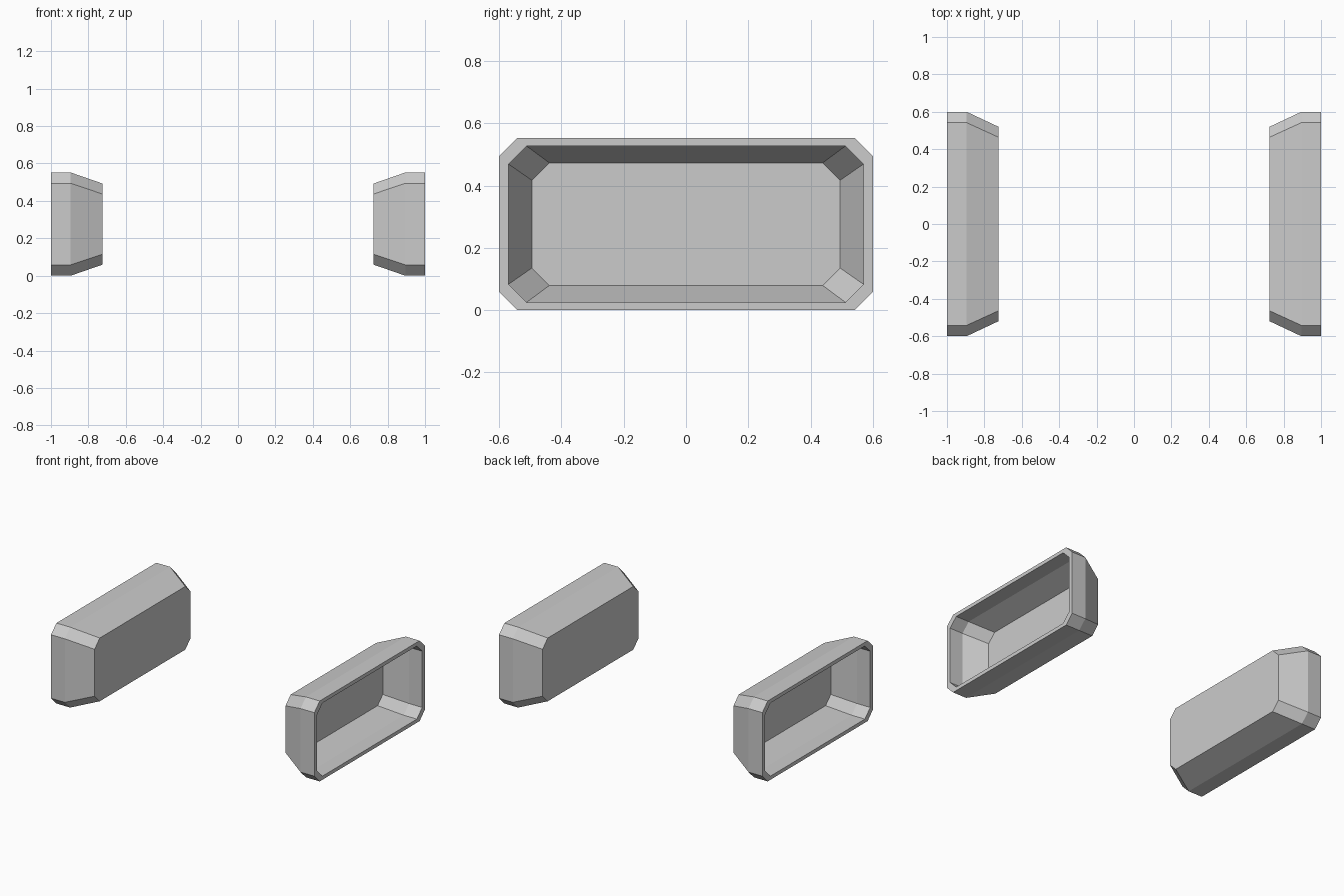
import bpy, bmesh

if "Cube" in bpy.data.objects:
    bpy.data.objects.remove(bpy.data.objects["Cube"])

MID_Z = 0.276


def ring(bm, x, half_y, half_z, cut):
    """Chamfered rectangle in the YZ plane."""
    pts = [(half_y, half_z - cut), (half_y - cut, half_z),
           (cut - half_y, half_z), (-half_y, half_z - cut),
           (-half_y, cut - half_z), (cut - half_y, -half_z),
           (half_y - cut, -half_z), (half_y, cut - half_z)]
    return [bm.verts.new((x, y, z + MID_Z)) for y, z in pts]


# Hollow tray opening outward: inner end, outer wall, rim, cavity, cavity floor
bm = bmesh.new()
sections = [(0.725, 0.52, 0.217, 0.056),
            (0.895, 0.60, 0.276, 0.058),
            (1.0, 0.60, 0.276, 0.058),
            (1.0, 0.57, 0.251, 0.058),
            (0.90, 0.57, 0.251, 0.058),
            (0.753, 0.495, 0.197, 0.056)]
rings = [ring(bm, *s) for s in sections]
for a, b in zip(rings, rings[1:]):
    for i in range(8):
        j = (i + 1) % 8
        bm.faces.new((a[i], a[j], b[j], b[i]))
bm.faces.new(rings[0])
bm.faces.new(rings[-1])
bmesh.ops.recalc_face_normals(bm, faces=bm.faces)

mesh = bpy.data.meshes.new("side_shells")
bm.to_mesh(mesh)
bm.free()
shells = bpy.data.objects.new("side_shells", mesh)
bpy.context.collection.objects.link(shells)

# Matching shell on the left
mirror = shells.modifiers.new("left_copy", 'MIRROR')
mirror.use_axis = (True, False, False)
